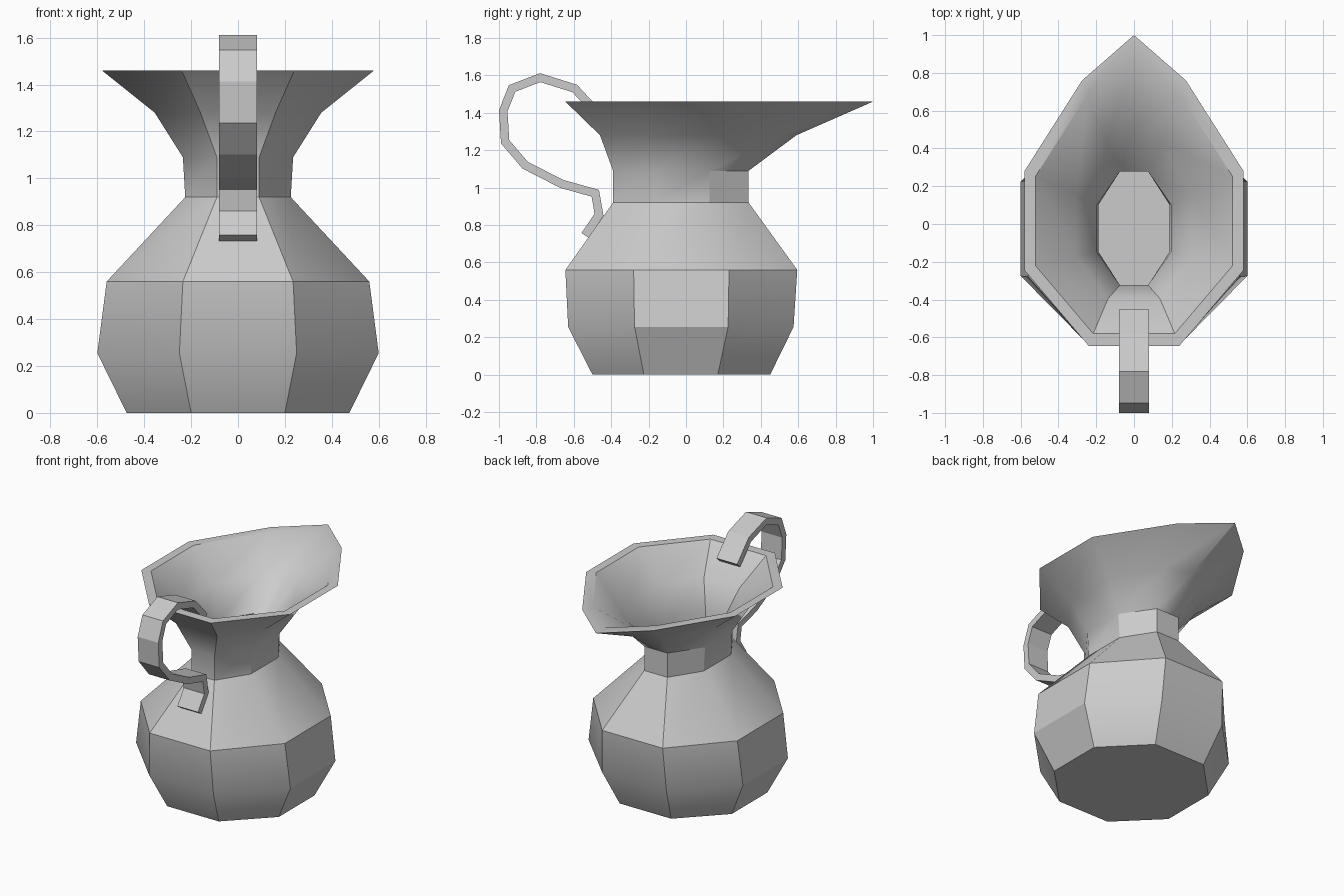
import bpy, math
from mathutils import Vector

cube = bpy.data.objects.get("Cube")
if cube:
    bpy.data.objects.remove(cube, do_unlink=True)

grey = bpy.data.materials.new("plain_grey")
grey.use_nodes = True
colour = (0.6, 0.6, 0.6, 1)
grey.diffuse_color = colour
grey.node_tree.nodes["Principled BSDF"].inputs["Base Color"].default_value = colour


def make_object(name, verts, faces, angle):
    mesh = bpy.data.meshes.new(name)
    mesh.from_pydata(verts, [], faces)
    mesh.materials.append(grey)
    obj = bpy.data.objects.new(name, mesh)
    bpy.context.collection.objects.link(obj)
    bpy.ops.object.select_all(action='DESELECT')
    obj.select_set(True)
    bpy.context.view_layer.objects.active = obj
    # consistent outward normals
    bpy.ops.object.mode_set(mode='EDIT')
    bpy.ops.mesh.select_all(action='SELECT')
    bpy.ops.mesh.normals_make_consistent(inside=False)
    bpy.ops.object.mode_set(mode='OBJECT')
    if angle:
        bpy.ops.object.shade_smooth_by_angle(angle=math.radians(angle))
    return obj


def ring(z, width, front_x, front_y, side_front, side_back, back_x, back_y, tip_y, s=1.0, lift=0.0):
    """Nine-cornered section: an octagon with a spout point at the back."""
    half = [(front_x, front_y), (width, side_front), (width, side_back), (back_x, back_y)]
    loop = half + [(0, tip_y)] + [(-x, y) for x, y in reversed(half)]
    return [(x * s, y * s, z + lift) for x, y in loop]


# Jug sections from foot to rim, with the scale of the inner wall
sections = [
    ((0.00, 0.475, 0.20, -0.50, -0.225, 0.17, 0.20, 0.45, 0.45), 0.90),
    ((0.255, 0.60, 0.25, -0.63, -0.275, 0.225, 0.25, 0.575, 0.575), 0.91),
    ((0.56, 0.56, 0.235, -0.645, -0.28, 0.23, 0.235, 0.595, 0.595), 0.90),
    ((0.92, 0.225, 0.09, -0.39, -0.18, 0.125, 0.09, 0.335, 0.335), 0.83),
    ((1.09, 0.235, 0.09, -0.39, -0.18, 0.125, 0.09, 0.335, 0.335), 0.83),
    ((1.28, 0.355, 0.16, -0.46, -0.20, 0.18, 0.17, 0.50, 0.59), 0.86),
    ((1.46, 0.58, 0.24, -0.645, -0.245, 0.28, 0.275, 0.76, 1.00), 0.90),
]
loops = [ring(*sec) for sec, s in sections]
for i, (sec, s) in reversed(list(enumerate(sections))):
    loops.append(ring(*sec, s=s, lift=0.06 if i == 0 else 0))

n = len(loops[0])
verts = [v for loop in loops for v in loop]
faces = [tuple(range(n)), tuple(range(len(verts) - n, len(verts)))]
for r in range(len(loops) - 1):
    for k in range(n):
        j = (k + 1) % n
        faces.append((r * n + k, r * n + j, (r + 1) * n + j, (r + 1) * n + k))
make_object("jug_body", verts, faces, 32)

# Handle: flat strap swept along a bent path in the y-z plane
path = [Vector(p) for p in [
    (-0.47, 1.395), (-0.595, 1.53), (-0.78, 1.588), (-0.93, 1.53), (-0.977, 1.41),
    (-0.967, 1.245), (-0.86, 1.12), (-0.665, 1.02), (-0.485, 0.97), (-0.465, 0.855),
    (-0.54, 0.745)]]
half_width, half_thick = 0.08, 0.0225
verts, faces = [], []
for i, p in enumerate(path):
    a = (p - path[i - 1]).normalized() if i else (path[1] - p).normalized()
    b = (path[i + 1] - p).normalized() if i < len(path) - 1 else a
    t = (a + b).normalized()
    off = Vector((-t.y, t.x)) * half_thick / t.dot(a)
    for x, side in ((-1, -1), (1, -1), (1, 1), (-1, 1)):
        q = p + off * side
        verts.append((x * half_width, q.x, q.y))
for i in range(len(path) - 1):
    for k in range(4):
        j = (k + 1) % 4
        faces.append((4 * i + k, 4 * i + j, 4 * i + 4 + j, 4 * i + 4 + k))
last = len(verts) - 4
faces += [(0, 1, 2, 3), (last, last + 1, last + 2, last + 3)]
make_object("handle", verts, faces, 0)
